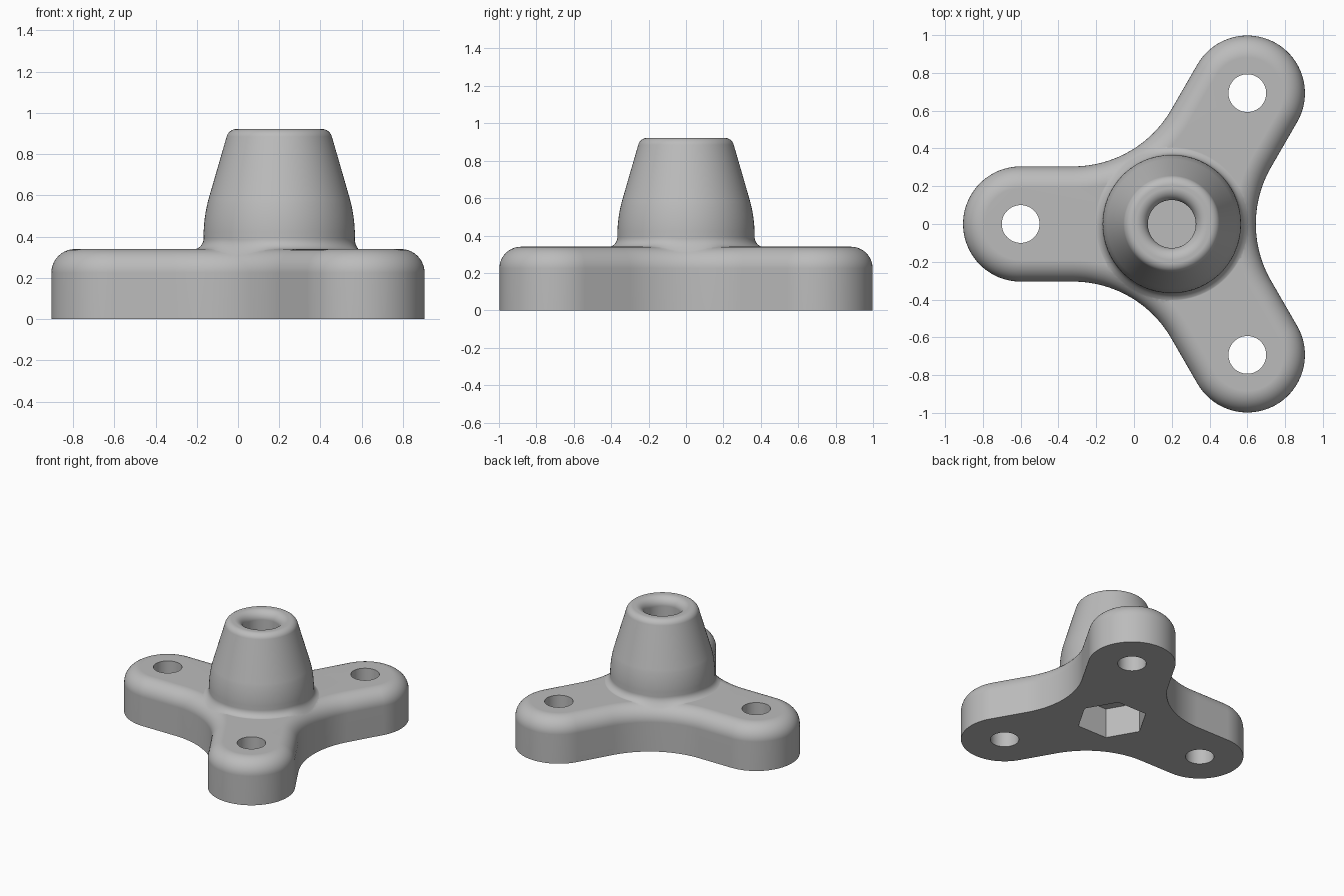
import bpy, bmesh
from math import sin, cos, pi, radians, sqrt, hypot

cube = bpy.data.objects.get("Cube")
if cube:
    bpy.data.objects.remove(cube, do_unlink=True)

HUB_X, ARM, LOBE = 0.2, 0.8, 0.305          # hub position, arm length, lobe radius
WAIST_D, WAIST_R = 1.045, 0.6               # concave flank arcs between the arms
TOP, ROUND = 0.34, 0.115                    # plate height and edge rounding
HUB_R, FILLET = 0.367, 0.053
STEPS = 96

grey = bpy.data.materials.new("light grey")
grey.use_nodes = True
grey.diffuse_color = (0.5, 0.5, 0.5, 1)
grey.node_tree.nodes["Principled BSDF"].inputs["Base Color"].default_value = (0.5, 0.5, 0.5, 1)


def arc(cx, cy, r, a0, a1, n):
    angles = [radians(a0 + (a1 - a0) * k / n) for k in range(n + 1)]
    return [(cx + r * cos(a), cy + r * sin(a)) for a in angles]


def loft(name, rings):
    """Closed solid through matching rings of points, capped at both ends."""
    bm = bmesh.new()
    loops = [[bm.verts.new(p) for p in ring] for ring in rings]
    for low, high in zip(loops, loops[1:]):
        for i in range(len(low)):
            j = (i + 1) % len(low)
            bm.faces.new((low[i], low[j], high[j], high[i]))
    bm.faces.new(loops[0][::-1])
    bm.faces.new(loops[-1])
    bmesh.ops.recalc_face_normals(bm, faces=bm.faces)
    mesh = bpy.data.meshes.new(name)
    bm.to_mesh(mesh)
    bm.free()
    mesh.materials.append(grey)
    obj = bpy.data.objects.new(name, mesh)
    bpy.context.collection.objects.link(obj)
    return obj


def revolve(name, profile, x=HUB_X, y=0.0, sides=STEPS):
    return loft(name, [[(x + r * cos(2 * pi * k / sides), y + r * sin(2 * pi * k / sides), z)
                        for k in range(sides)] for r, z in profile])


def combine(target, other, operation):
    mod = target.modifiers.new(operation, "BOOLEAN")
    mod.operation, mod.object, mod.solver = operation, other, "EXACT"
    bpy.context.view_layer.objects.active = target
    bpy.ops.object.modifier_apply(modifier=mod.name)
    bpy.data.objects.remove(other, do_unlink=True)


def outline(inset, z):
    """Three-armed plan shape, shrunk by the inset."""
    pts = []
    for turn in (0, 120, 240):
        a, b = radians(turn), radians(turn + 60)
        pts += arc(HUB_X + WAIST_D * cos(a), WAIST_D * sin(a), WAIST_R + inset,
                   turn + 210, turn + 150, 20)
        pts += arc(HUB_X + ARM * cos(b), ARM * sin(b), LOBE - inset,
                   turn - 30, turn + 150, 40)
    return [(x, y, z) for x, y in pts]


def plate_height(r, angle):
    """Plate surface height at a polar position around the hub."""
    depth = min(hypot(r * cos(angle) - WAIST_D * cos(t), r * sin(angle) - WAIST_D * sin(t))
                for t in (0, 2 * pi / 3, 4 * pi / 3)) - WAIST_R
    short = max(0.0, ROUND - depth)
    return TOP - ROUND + sqrt(max(0.0, ROUND ** 2 - short ** 2))


# Three-armed plate with rounded top edge
edge = arc(0, 0, ROUND, 0, 90, 10)
knob = loft("three_arm_knob", [outline(0, 0)]
            + [outline(ROUND - x, TOP - ROUND + z) for x, z in edge])

# Hub: skirt that blends into the plate, then the tapered barrel
rings = []
spins = [2 * pi * k / STEPS for k in range(STEPS)]
skirt = arc(HUB_R + FILLET, FILLET, FILLET, 270, 180, 8)
for r, lift in [(skirt[0][0], None)] + skirt:
    rings.append([(HUB_X + r * cos(a), r * sin(a),
                   0.2 if lift is None else plate_height(r, a) + lift - 0.002) for a in spins])
barrel = arc(HUB_R - 0.7, 0.4, 0.7, 0, 15, 8)[1:] + arc(0.207, 0.872, 0.05, 15, 90, 8)
rings += [[(HUB_X + r * cos(a), r * sin(a), z) for a in spins] for r, z in barrel]
combine(knob, loft("hub", rings), "UNION")

# Blind centre bore with a rounded lip
lip = arc(0.19, 0.859, 0.063, 180, 90, 8)
combine(knob, revolve("bore", [(0.127, 0.25)] + lip + [(0.19, 1.0)]), "DIFFERENCE")

# Hexagonal nut pocket underneath
combine(knob, revolve("nut_pocket", [(0.25, -0.1), (0.25, 0.23)], sides=6), "DIFFERENCE")

# Through hole in each arm
for turn in (60, 180, 300):
    a = radians(turn)
    combine(knob, revolve("arm_hole", [(0.1, -0.1), (0.1, 0.5)],
                          HUB_X + ARM * cos(a), ARM * sin(a), 48), "DIFFERENCE")

# Smooth shading with crisp hole edges and flat plate top
bpy.ops.object.select_all(action="DESELECT")
knob.select_set(True)
bpy.context.view_layer.objects.active = knob
bpy.ops.object.shade_smooth_by_angle(angle=radians(30))
weighted = knob.modifiers.new("weighted_normals", "WEIGHTED_NORMAL")
weighted.keep_sharp = True
